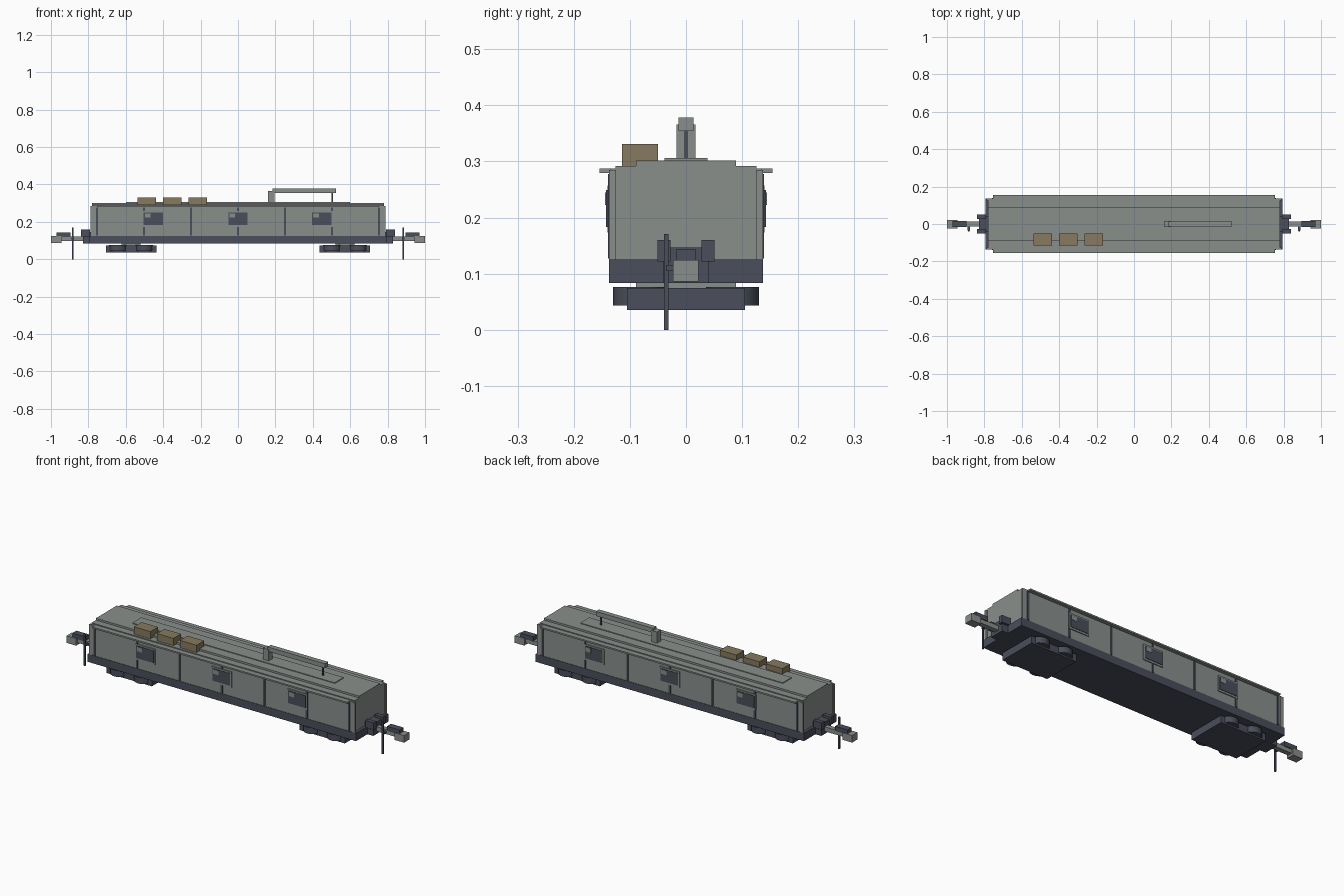
import bpy, bmesh, math

if "Cube" in bpy.data.objects:
    bpy.data.objects.remove(bpy.data.objects["Cube"])


def material(name, rgb):
    m = bpy.data.materials.new(name)
    m.diffuse_color = (*rgb, 1)
    m.use_nodes = True
    m.node_tree.nodes["Principled BSDF"].inputs["Base Color"].default_value = m.diffuse_color
    return m


GREY = material("body grey", (0.25, 0.275, 0.26))
DARK = material("dark slate", (0.07, 0.077, 0.105))
BROWN = material("crate brown", (0.24, 0.195, 0.115))


def finish(name, bm, mat):
    me = bpy.data.meshes.new(name)
    bm.to_mesh(me)
    bm.free()
    me.materials.append(mat)
    ob = bpy.data.objects.new(name, me)
    bpy.context.collection.objects.link(ob)
    return ob


def box(name, x, y, z, mat):
    """Box from (min, max) ranges."""
    bm = bmesh.new()
    bmesh.ops.create_cube(bm, size=1)
    for v in bm.verts:
        v.co = [(r[0] + r[1]) / 2 + c * abs(r[1] - r[0]) for r, c in zip((x, y, z), v.co)]
    return finish(name, bm, mat)


def cylinder(name, x, y, z, r, mat, sides=24):
    bm = bmesh.new()
    bmesh.ops.create_cone(bm, cap_ends=True, segments=sides, radius1=r, radius2=r, depth=z[1] - z[0])
    bmesh.ops.translate(bm, vec=(x, y, (z[0] + z[1]) / 2), verts=bm.verts)
    for f in bm.faces:
        f.smooth = len(f.verts) == 4
    for e in bm.edges:
        e.smooth = all(len(f.verts) == 4 for f in e.link_faces)
    return finish(name, bm, mat)


def span(s, a, b):
    """Range mirrored to side s."""
    return tuple(sorted((s * a, s * b)))


# Hull and chassis
box("chassis", (-0.795, 0.795), (-0.137, 0.137), (0.083, 0.125), DARK)
box("car_body", (-0.78, 0.78), (-0.135, 0.135), (0.124, 0.287), GREY)

# Stepped roof
box("roof_lower", (-0.78, 0.78), (-0.126, 0.126), (0.285, 0.292), GREY)
box("roof_upper", (-0.78, 0.78), (-0.089, 0.089), (0.29, 0.302), GREY)
box("roof_walkway", (-0.6, 0.6), (-0.038, 0.038), (0.301, 0.306), GREY)

# Sides: eaves, ribs, windows
for s, side in ((-1, "front"), (1, "back")):
    box(f"{side}_eave", (-0.755, 0.755), span(s, 0.12, 0.154), (0.279, 0.287), GREY)
    for i in range(-3, 4):
        x = i * 0.2515
        box(f"{side}_rib", (x - 0.005, x + 0.005), span(s, 0.13, 0.139), (0.127, 0.278), DARK)
    for x in (-0.452, 0, 0.448):
        box(f"{side}_window_frame", (x - 0.059, x + 0.059), span(s, 0.13, 0.140), (0.173, 0.257), GREY)
        box(f"{side}_window", (x - 0.052, x + 0.052), span(s, 0.135, 0.1425), (0.183, 0.249), DARK)
        c = x + s * 0.031
        box(f"{side}_window_panel", (c - 0.015, c + 0.015), span(s, 0.138, 0.144), (0.222, 0.245), GREY)

# Ends: corner posts, buffers, coupler, bogie
for s, end in ((-1, "left"), (1, "right")):
    for t in (-1, 1):
        box(f"{end}_corner_post", span(s, 0.77, 0.788), span(t, 0.125, 0.137), (0.125, 0.285), GREY)
        box(f"{end}_buffer_post", span(s, 0.79, 0.84), span(t, 0.028, 0.051), (0.122, 0.16), DARK)
    box(f"{end}_buffer_beam", span(s, 0.78, 0.83), (-0.04, 0.04), (0.083, 0.147), DARK)
    box(f"{end}_drawbar", span(s, 0.82, 0.95), (-0.013, 0.013), (0.098, 0.122), GREY)
    box(f"{end}_coupler_head", span(s, 0.943, 1.0), (-0.023, 0.022), (0.086, 0.124), GREY)
    box(f"{end}_coupler_latch", span(s, 0.895, 0.97), (-0.017, 0.017), (0.119, 0.144), DARK)
    box(f"{end}_lever_rod", span(s, 0.879, 0.887), (-0.039, -0.031), (0.0, 0.171), DARK)
    box(f"{end}_lever_bracket", span(s, 0.876, 0.89), (-0.036, -0.01), (0.105, 0.115), DARK)

    bx = s * 0.572
    box(f"{end}_bogie_frame", (bx - 0.135, bx + 0.135), (-0.105, 0.105), (0.035, 0.074), DARK)
    box(f"{end}_bogie_bolster", (bx - 0.05, bx + 0.05), (-0.089, 0.089), (0.072, 0.085), GREY)
    for dx in (-0.07, 0.07):
        for t in (-1, 1):
            cylinder(f"{end}_bogie_drum", bx + dx, t * 0.083, (0.043, 0.076), 0.047, DARK)

# Roof crates
for x in (-0.488, -0.352, -0.215):
    box("roof_crate", (x - 0.049, x + 0.049), (-0.114, -0.05), (0.291, 0.331), BROWN)

# Raised roof boom on its tower and thin strut
box("boom_tower", (0.16, 0.194), (-0.017, 0.017), (0.303, 0.366), GREY)
box("boom", (0.185, 0.525), (-0.0135, 0.0135), (0.354, 0.378), GREY)
box("boom_strut", (0.499, 0.507), (-0.003, 0.003), (0.303, 0.358), DARK)
